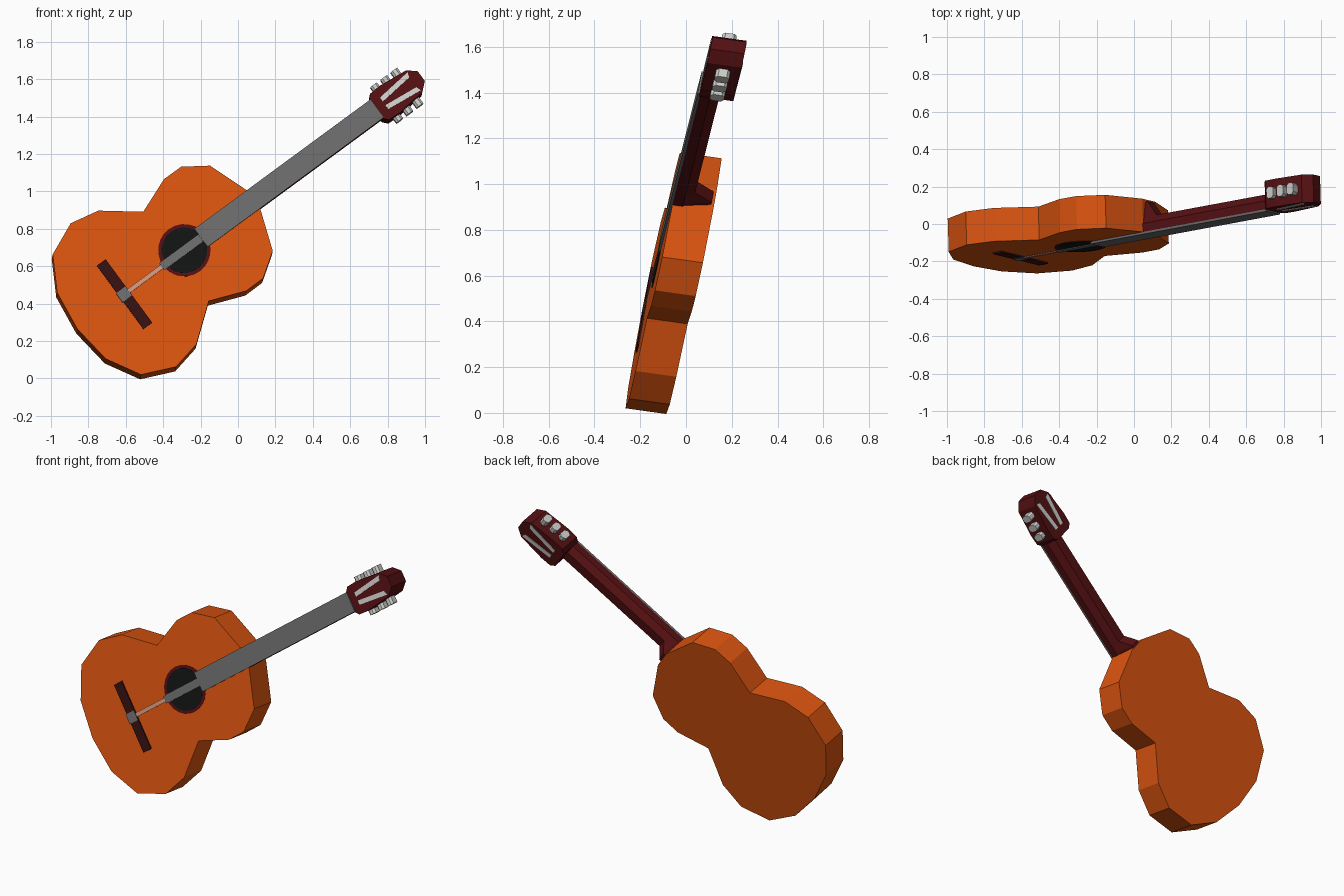
import bpy, bmesh, math
from mathutils import Matrix

if "Cube" in bpy.data.objects:
    bpy.data.objects.remove(bpy.data.objects["Cube"])

# Guitar space: t along the neck, v across it, h out of the front face.
A = math.radians(36.3)
C, S = math.cos(A), math.sin(A)
SX, SZ = 0.035, 0.205                      # lean of the front face
OX, OZ = -0.287, 0.685                     # sound hole centre
OY = -0.262 + SZ * (OZ - 0.03) + SX * (OX + 0.515)
LEAN = Matrix(((C, -S, 0.03, OX),
               (SX * C + SZ * S, -SX * S + SZ * C, -1, OY),
               (S, C, 0.14, OZ),
               (0, 0, 0, 1)))


def material(name, rgb):
    m = bpy.data.materials.new(name)
    m.diffuse_color = (*rgb, 1)
    m.use_nodes = True
    m.node_tree.nodes["Principled BSDF"].inputs["Base Color"].default_value = m.diffuse_color
    return m


ORANGE = material("orange wood", (0.70, 0.088, 0.005))
RED = material("dark red wood", (0.09, 0.005, 0.006))
BROWN = material("bridge brown", (0.035, 0.005, 0.005))
BLACK = material("hole black", (0.006, 0.007, 0.007))
GREY = material("fretboard grey", (0.15, 0.15, 0.15))
SILVER = material("light metal", (0.62, 0.62, 0.60))
PINK = material("pale string", (0.66, 0.30, 0.20))


def finish(name, bm, mat):
    bmesh.ops.recalc_face_normals(bm, faces=bm.faces)
    me = bpy.data.meshes.new(name)
    bm.to_mesh(me)
    bm.free()
    me.transform(LEAN)
    me.materials.append(mat)
    ob = bpy.data.objects.new(name, me)
    bpy.context.collection.objects.link(ob)
    return ob


def prism(name, pts, h0, h1, mat):
    """Extrude an outline in (t, v) from h0 to h1."""
    bm = bmesh.new()
    f = bm.faces.new([bm.verts.new((t, v, h0)) for t, v in pts])
    r = bmesh.ops.extrude_face_region(bm, geom=[f])
    for e in r["geom"]:
        if isinstance(e, bmesh.types.BMVert):
            e.co.z = h1
    return finish(name, bm, mat)


def loft(name, rings, mat):
    """Join cross-sections given as (t, [(v, h), ...])."""
    bm = bmesh.new()
    rows = [[bm.verts.new((t, v, h)) for v, h in sec] for t, sec in rings]
    n = len(rows[0])
    for a, b in zip(rows, rows[1:]):
        for i in range(n):
            bm.faces.new((a[i], a[(i + 1) % n], b[(i + 1) % n], b[i]))
    bm.faces.new(rows[0])
    bm.faces.new(rows[-1])
    return finish(name, bm, mat)


def mirrored(half):
    return half + [(t, -v) for t, v in reversed(half) if v > 0]


def rect(t0, t1, v0, v1):
    return [(t0, v0), (t1, v0), (t1, v1), (t0, v1)]


def circle(r, n=24):
    return [(r * math.cos(2 * math.pi * i / n), r * math.sin(2 * math.pi * i / n))
            for i in range(n)]


# Body
prism("body", mirrored([(-0.71, 0), (-0.682, 0.219), (-0.58, 0.399), (-0.404, 0.476),
                        (-0.245, 0.443), (-0.055, 0.296), (0.138, 0.371),
                        (0.251, 0.37), (0.379, 0.283), (0.46, 0.058)]),
      -0.178, 0, ORANGE)

# Sound hole and its ring
prism("rosette", circle(0.14), -0.002, 0.002, RED)
prism("sound_hole", circle(0.122), -0.002, 0.004, BLACK)

# Bridge, saddle and strings
prism("bridge", rect(-0.426, -0.368, -0.21, 0.21), -0.002, 0.008, BROWN)
prism("saddle", rect(-0.432, -0.37, -0.03, 0.03), 0.0, 0.010, GREY)
prism("strings_lower", rect(-0.37, -0.15, -0.012, 0.012), 0.003, 0.008, PINK)
prism("strings_upper", rect(-0.15, 0.12, -0.022, 0.022), 0.003, 0.008, GREY)

# Neck with faceted back, heel and fretboard
neck = [(0.06, 0.0), (0.06, -0.045), (0.03, -0.085),
        (-0.03, -0.085), (-0.06, -0.045), (-0.06, 0.0)]
loft("neck", [(0.44, neck), (1.30, neck)], RED)
heel_top = [(0.055, -0.05), (0.03, -0.165), (-0.03, -0.165), (-0.055, -0.05)]
heel_tip = [(0.05, -0.05), (0.03, -0.085), (-0.03, -0.085), (-0.05, -0.05)]
loft("heel", [(0.44, heel_top), (0.475, heel_top), (0.53, heel_tip)], RED)
prism("fretboard", rect(0.11, 1.28, -0.06, 0.06), 0.0, 0.012, GREY)

# Headstock
prism("headstock", mirrored([(1.272, 0.06), (1.295, 0.086), (1.36, 0.09),
                             (1.525, 0.073), (1.572, 0.032)]), -0.145, 0.004, RED)

# Slots and tuning pegs, both sides
for side, label in ((1, "left"), (-1, "right")):
    slot = [(1.325, 0.012), (1.515, 0.032), (1.525, 0.060), (1.325, 0.038)]
    prism("slot_" + label, [(t, v * side) for t, v in slot], -0.148, 0.007, SILVER)
    for i in range(3):
        t = 1.345 + 0.067 * i
        v0, v1 = 0.07 * side, 0.118 * side
        peg = [(-0.022, -0.052), (-0.022, -0.09), (-0.010, -0.102), (0.010, -0.102),
               (0.022, -0.09), (0.022, -0.052), (0.010, -0.04), (-0.010, -0.04)]
        bm = bmesh.new()
        a = [bm.verts.new((t + x, v0, h)) for x, h in peg]
        b = [bm.verts.new((t + x, v1, h)) for x, h in peg]
        for k in range(8):
            j = (k + 1) % 8
            bm.faces.new((a[k], a[j], b[j], b[k]))
        bm.faces.new(a)
        bm.faces.new(b)
        finish(f"tuning_peg_{label}_{i + 1}", bm, SILVER)
